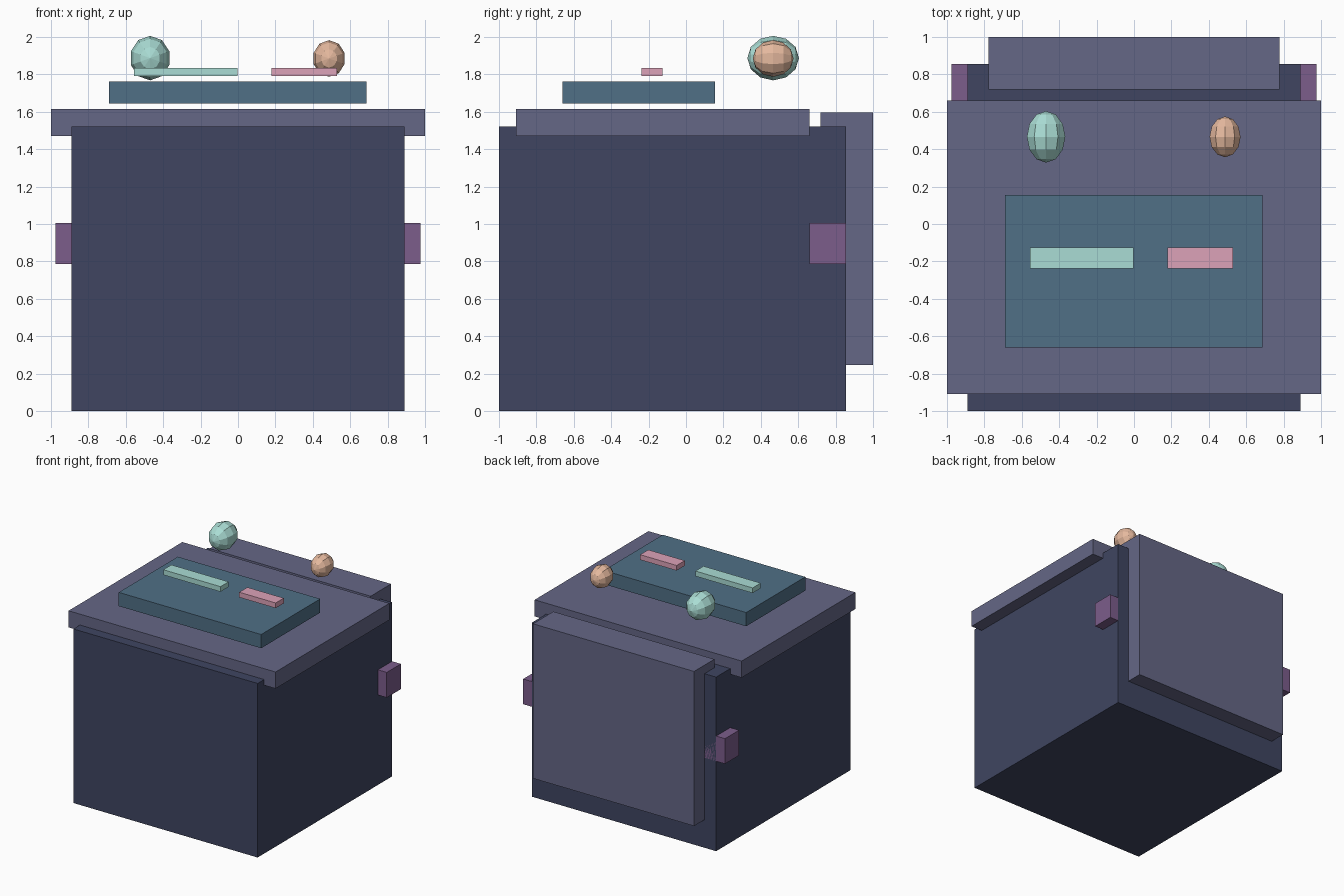
import bpy, bmesh
from math import pi
from mathutils import Matrix

if "Cube" in bpy.data.objects:
    bpy.data.objects.remove(bpy.data.objects["Cube"])


def finish(name, bm, color):
    bmesh.ops.recalc_face_normals(bm, faces=bm.faces)
    mesh = bpy.data.meshes.new(name)
    bm.to_mesh(mesh)
    bm.free()
    mat = bpy.data.materials.new(name + "_color")
    mat.diffuse_color = (*color, 1)
    mat.use_nodes = True
    mat.node_tree.nodes["Principled BSDF"].inputs["Base Color"].default_value = mat.diffuse_color
    mesh.materials.append(mat)
    obj = bpy.data.objects.new(name, mesh)
    bpy.context.collection.objects.link(obj)
    return obj


def box(name, x, y, z, color):
    """Box from (min, max) ranges on each axis."""
    bm = bmesh.new()
    spans = (x, y, z)
    center = Matrix.Translation([(a + b) / 2 for a, b in spans])
    scale = Matrix.Diagonal([b - a for a, b in spans] + [1])
    bmesh.ops.create_cube(bm, size=1, matrix=center @ scale)
    return finish(name, bm, color)


def ball(name, center, radii, color):
    """Low-poly ellipsoid with its poles along y."""
    bm = bmesh.new()
    m = Matrix.Translation(center) @ Matrix.Diagonal((*radii, 1)) @ Matrix.Rotation(pi / 2, 4, 'X')
    bmesh.ops.create_uvsphere(bm, u_segments=10, v_segments=6, radius=1, matrix=m)
    return finish(name, bm, color)


NAVY = (0.05, 0.06, 0.12)
SLATE = (0.13, 0.135, 0.24)
TEAL = (0.08, 0.16, 0.24)
PURPLE = (0.2, 0.11, 0.26)
MINT = (0.4, 0.72, 0.66)
PINK = (0.72, 0.36, 0.48)
PEACH = (0.78, 0.48, 0.34)

# Main housing, top cover and rear panel
box("body", (-0.89, 0.89), (-1, 0.855), (0, 1.52), NAVY)
box("top_cover", (-1, 1), (-0.91, 0.66), (1.47, 1.615), SLATE)
box("back_panel", (-0.778, 0.778), (0.72, 1), (0.245, 1.595), SLATE)

# Side lugs, partly sunk into the body
lug = box("side_lug", (0.755, 0.975), (0.66, 0.855), (0.785, 1.005), PURPLE)
lug.modifiers.new("mirror", 'MIRROR')

# Display plate and its two indicator bars
box("display", (-0.69, 0.686), (-0.66, 0.155), (1.643, 1.763), TEAL)
box("long_bar", (-0.556, -0.003), (-0.237, -0.125), (1.79, 1.835), MINT)
box("short_bar", (0.178, 0.53), (-0.237, -0.125), (1.79, 1.835), PINK)

# Knobs floating above the rear edge
ball("large_knob", (-0.47, 0.466, 1.887), (0.108, 0.138, 0.119), MINT)
ball("small_knob", (0.487, 0.466, 1.885), (0.087, 0.109, 0.098), PEACH)
